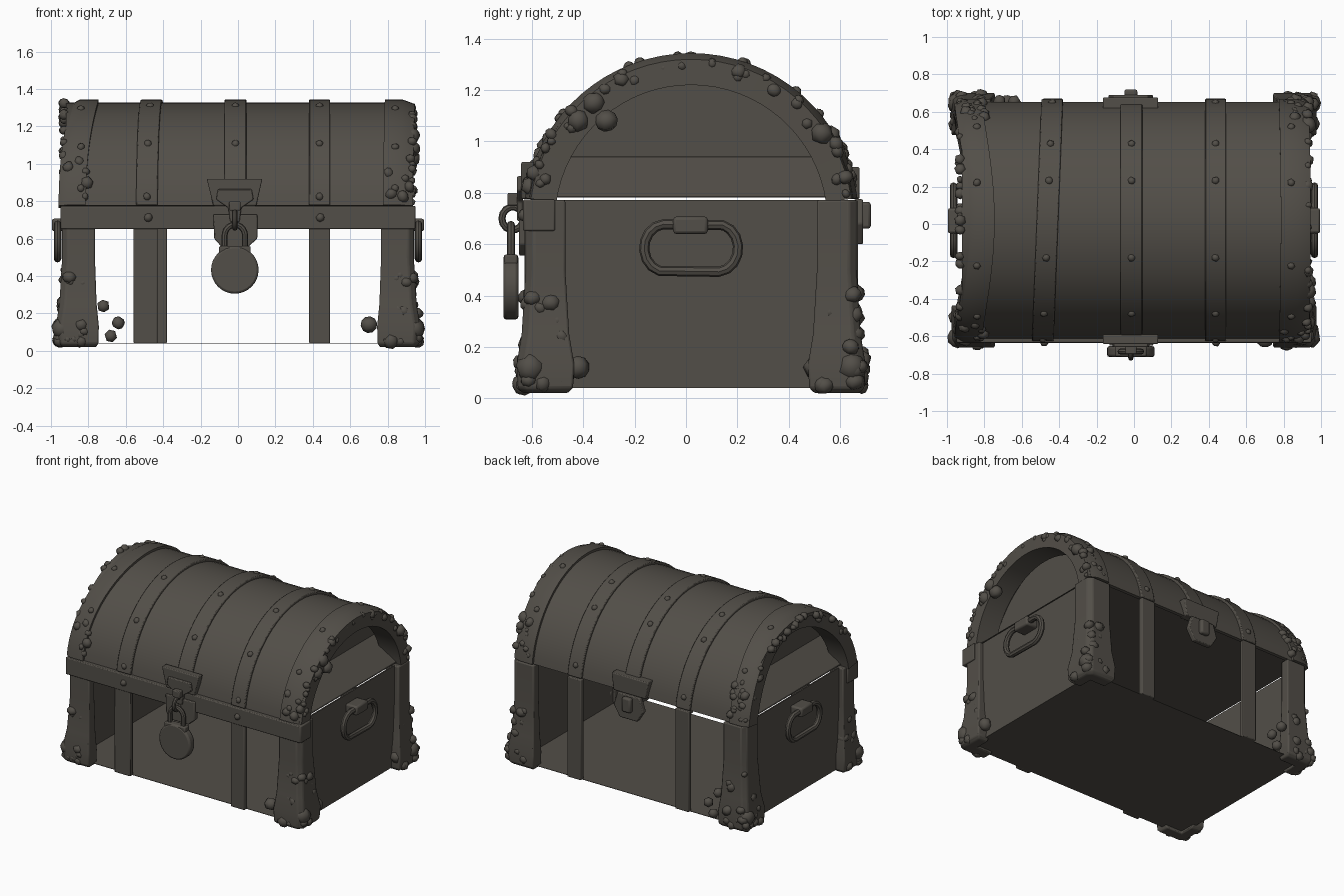
import bpy, bmesh, math, random
from mathutils import Vector, Matrix

random.seed(4)
if "Cube" in bpy.data.objects:
    bpy.data.objects.remove(bpy.data.objects["Cube"])

COLOUR = (0.085, 0.077, 0.065, 1)
mat = bpy.data.materials.new("weathered_dark_brown")
mat.use_nodes = True
mat.diffuse_color = COLOUR
mat.node_tree.nodes["Principled BSDF"].inputs["Base Color"].default_value = COLOUR

CY, CZ, SEAM = 0.02, 0.69, 0.778      # lid axis and the lid's lower edge
START = math.asin((SEAM - CZ) / 0.64)


def finish(name, bm, bevel=0, angle=35):
    bmesh.ops.recalc_face_normals(bm, faces=bm.faces)
    mesh = bpy.data.meshes.new(name)
    bm.to_mesh(mesh)
    bm.free()
    mesh.materials.append(mat)
    ob = bpy.data.objects.new(name, mesh)
    bpy.context.collection.objects.link(ob)
    if bevel:
        mod = ob.modifiers.new("bevel", 'BEVEL')
        mod.width, mod.segments = bevel, 2
        mod.limit_method = 'ANGLE'
    bpy.ops.object.select_all(action='DESELECT')
    ob.select_set(True)
    bpy.context.view_layer.objects.active = ob
    bpy.ops.object.shade_smooth_by_angle(angle=math.radians(angle))
    return ob


def box(name, x, y, z, bevel=0):
    bm = bmesh.new()
    size = [b - a for a, b in (x, y, z)]
    mid = [(a + b) / 2 for a, b in (x, y, z)]
    bmesh.ops.create_cube(bm, size=1, matrix=Matrix.Translation(mid) @ Matrix.Diagonal((*size, 1)))
    return finish(name, bm, bevel)


def loft(name, rings, bevel=0, closed=False):
    bm = bmesh.new()
    loops = [[bm.verts.new(p) for p in ring] for ring in rings]
    n = len(loops[0])
    pairs = list(zip(loops, loops[1:])) + ([(loops[-1], loops[0])] if closed else [])
    for a, b in pairs:
        for i in range(n):
            j = (i + 1) % n
            bm.faces.new((a[i], a[j], b[j], b[i]))
    if not closed:
        bm.faces.new(loops[0])
        bm.faces.new(loops[-1])
    return finish(name, bm, bevel)


def on_lid(x, t, r):
    return Vector((x, CY - r * math.cos(t), CZ + r * math.sin(t)))


def arc_band(name, section, wave=lambda t: 0, bevel=0):
    # sweep an (x, radius) section over the lid, shifting x by the wave
    rings = []
    for i in range(33):
        t = START + (math.pi - 2 * START) * i / 32
        rings.append([on_lid(x + wave(t), t, r) for x, r in section])
    return loft(name, rings, bevel)


def strip(x0, x1, r0, r1):
    return [(x0, r0), (x1, r0), (x1, r1), (x0, r1)]


def tube(name, path, radius, sides=8, closed=True):
    # round bar swept along a path lying in a vertical plane
    pts = [Vector(p) for p in path]
    n = len(pts)
    side = (pts[1] - pts[0]).cross(pts[n // 2] - pts[0]).normalized()
    rings = []
    for i, p in enumerate(pts):
        a = pts[(i - 1) % n] if closed or i else p
        b = pts[(i + 1) % n] if closed or i < n - 1 else p
        up = side.cross((b - a).normalized())
        rings.append([p + radius * (math.cos(k * math.tau / sides) * side
                      + math.sin(k * math.tau / sides) * up) for k in range(sides)])
    return loft(name, rings, 0, closed)


def plate(name, outline, y0, y1, bevel=0.006):
    return loft(name, [[(x, y, z) for x, z in outline] for y in (y0, y1)], bevel)


# Open box: floor, end walls and the flat underside of the lid
box("floor", (-0.9, 0.9), (-0.6, 0.65), (0.04, 0.043))
box("lid_underside", (-0.9, 0.9), (-0.6, 0.64), (0.782, 0.786))
for s, tag in ((1, "left"), (-1, "right")):
    box(tag + "_wall", sorted((s * 0.895, s * 0.905)), (-0.6, 0.65), (0.04, 0.772))

# Lid shell, straps and chamfered end arches
arc_band("lid_shell", strip(-0.92, 0.92, 0.615, 0.637))
straps = {"middle": (-0.072, 0.045, lambda t: 0),
          "left": (0.38, 0.492, lambda t: 0),
          "right": (-0.52, -0.405, lambda t: -0.025 * math.cos(t))}
for tag, (a, b, wave) in straps.items():
    arc_band("lid_strap_" + tag, strip(a, b, 0.62, 0.654), wave, 0.006)
arc_band("left_end_arch", [(0.775, 0.53), (0.935, 0.53), (0.935, 0.63), (0.87, 0.654), (0.775, 0.654)],
         lambda t: 0.01 * math.sin(t) ** 2)
arc_band("right_end_arch", [(-0.8, 0.53), (-0.945, 0.53), (-0.945, 0.63), (-0.9, 0.654), (-0.8, 0.654)],
         lambda t: 0.055 * math.sin(t) ** 3 - 0.015 * math.cos(t) ** 2)

# Recessed lid ends above a sloped sill
low_angle = math.asin(0.25 / 0.62)
for s, tag in ((1, "left"), (-1, "right")):
    arc = [on_lid(0, low_angle + (math.pi - 2 * low_angle) * i / 24, 0.62) for i in range(25)]
    loft(tag + "_lid_end", [[p + Vector((s * x, 0, 0)) for p in arc] for x in (0.7, 0.72)])
    loft(tag + "_sill", [[(s * 0.9, y, SEAM + 0.004), (s * 0.71, y, 0.94), (s * 0.71, y, 0.79)]
                         for y in (-0.54, 0.58)])

# Lower straps on front and back
for tag, x in (("left", (0.38, 0.492)), ("right", (-0.558, -0.43))):
    box("front_strap_" + tag, x, (-0.63, -0.595), (0.04, 0.66), 0.006)
for tag, x in (("left", (0.38, 0.492)), ("right", (-0.49, -0.38))):
    box("back_strap_" + tag, x, (0.635, 0.67), (0.04, 0.772), 0.006)

# Rim band along the front, wrapping round the ends
box("front_rim", (-0.947, 0.947), (-0.635, -0.595), (0.652, 0.774), 0.006)
for s, tag in ((1, "left"), (-1, "right")):
    box("rim_end_" + tag, sorted((s * 0.89, s * 0.95)), (-0.632, -0.51), (0.652, 0.774), 0.006)

# Corner posts with an angle section and a flared foot
for sx, xt in ((1, "left"), (-1, "right")):
    for sy, yt in ((1, "back"), (-1, "front")):
        rings = []
        for z, flare in ((0.02, 0.01), (0.04, 0.03), (0.13, 0.035), (0.25, 0.015), (0.5, 0), (0.772, 0)):
            ox, oy = 0.94 + flare, 0.645 + flare
            ix, iy = 0.765 - 0.6 * flare, 0.49 - flare
            section = [(ox - 0.03, oy), (ox, oy - 0.03), (ox, iy), (0.88, iy),
                       (0.88, 0.58), (ix, 0.58), (ix, oy)]
            rings.append([(sx * x, CY + sy * y, z) for x, y in section])
        loft(f"{yt}_{xt}_corner_post", rings, 0.008)

# Swinging handles on both ends
for s, tag in ((1, "left"), (-1, "right")):
    path = []
    for k in range(16):
        a = math.tau * (k + 0.25) / 16
        dy = 0.1 if math.cos(a) > 0 else -0.1
        path.append((s * 0.965, CY + dy + 0.083 * math.cos(a), 0.585 + 0.093 * math.sin(a)))
    tube(tag + "_handle", path, 0.02)
    box(tag + "_handle_mount", sorted((s * 0.9, s * 0.995)), (-0.05, 0.085), (0.64, 0.707), 0.012)

# Front hasp: upper plate, raised tongue, lower plate and hooked staple
M = -0.017
plate("hasp_plate", [(M - .15, .92), (M + .147, .92), (M + .115, .776), (M - .115, .776)], -0.642, -0.59)
plate("hasp_tongue", [(M - .09, .865), (M + .09, .865), (M + .1, .81), (M + .035, .765),
                      (M + .025, .69), (M - .025, .69), (M - .035, .765), (M - .1, .81)], -0.658, -0.635)
plate("lock_plate", [(M - .115, .73), (M + .12, .73), (M + .12, .6), (M + .07, .555),
                     (M - .07, .555), (M - .11, .6)], -0.65, -0.61)
tube("staple", [(M, -0.675 + 0.042 * math.cos(a), 0.70 + 0.045 * math.sin(a))
                for a in [math.tau * k / 14 for k in range(14)]], 0.014)
plate("staple_stud", [(M - .03, .8), (M + .03, .8), (M + .03, .75), (M - .03, .75)], -0.695, -0.65)

# Flat round padlock with a shackle
bm = bmesh.new()
bmesh.ops.create_cone(bm, cap_ends=True, segments=32, radius1=0.127, radius2=0.127, depth=0.058,
                      matrix=Matrix.Translation((M, -0.682, 0.433)) @ Matrix.Rotation(math.pi / 2, 4, 'X'))
finish("padlock_body", bm, 0.012)
box("padlock_neck", (M - 0.085, M + 0.085), (-0.708, -0.656), (0.51, 0.56), 0.008)
shackle = [(M - 0.055, -0.682, 0.54)]
shackle += [(M - 0.055 * math.cos(a), -0.682, 0.615 + 0.06 * math.sin(a))
            for a in [math.pi * k / 10 for k in range(11)]]
tube("padlock_shackle", shackle + [(M + 0.055, -0.682, 0.54)], 0.016, closed=False)

# Back hinge plates
plate("back_hinge_upper", [(M - .15, .9), (M + .147, .9), (M + .13, .776), (M - .13, .776)], 0.61, 0.676)
plate("back_hinge_lower", [(M - .09, .775), (M + .09, .775), (M + .12, .68), (M + .07, .6),
                           (M - .07, .6), (M - .12, .68)], 0.655, 0.69)
box("back_hinge_pin", (M - 0.035, M + 0.035), (0.68, 0.72), (0.66, 0.765), 0.012)


# Rivets
def lump(bm, p, r, flat=1.0):
    turn = Matrix.Rotation(random.uniform(0, 6), 4, Vector((random.random(), random.random(), 1)))
    bmesh.ops.create_uvsphere(bm, u_segments=6, v_segments=5, radius=r,
                              matrix=Matrix.Translation(p) @ turn @ Matrix.Diagonal((1, 1, flat, 1)))


bm = bmesh.new()
for a, b, wave in straps.values():
    for deg in (12, 40, 72, 109, 129, 165):
        t = math.radians(deg)
        lump(bm, on_lid((a + b) / 2 + wave(t), t, 0.648), 0.022)
for s in (1, -1):
    for deg in (16, 38, 68, 108, 140, 164):
        t = math.radians(deg)
        lump(bm, on_lid(s * 0.84, t, 0.648), 0.022)
        lump(bm, on_lid(s * 0.93, t, 0.59), 0.024)
    lump(bm, (s * 0.46 - 0.02, -0.632, 0.713), 0.024)
finish("rivets", bm, angle=80)

# Barnacles on the corner feet, lid corners and arch rims
bm = bmesh.new()
for sx in (1, -1):
    for sy in (1, -1):
        for k in range(18):
            z = 0.05 + 0.38 * random.random() ** 2.2
            r = random.uniform(0.022, 0.045)
            flare = 0.02 if z < 0.2 else -0.005
            reach = 0.18 * random.random() * (1 - z)
            if k % 2:
                p = (sx * (0.94 + flare - reach), CY + sy * (0.64 + flare), z)
            else:
                p = (sx * (0.935 + flare), CY + sy * (0.64 + flare - reach), z)
            lump(bm, p, min(r, z), 0.8)
        lump(bm, (sx * 0.94, CY + sy * 0.625, 0.12), 0.06)
        for k in range(14 if (sx, sy) == (-1, 1) else 6):
            t = START + random.uniform(0.03, 0.45)
            t = math.pi - t if sy > 0 else t
            lump(bm, on_lid(sx * random.uniform(0.8, 0.93), t, 0.64), random.uniform(0.02, 0.04), 0.8)
    for k in range(24):
        t = START + random.random() * (math.pi - 2 * START)
        lump(bm, on_lid(sx * 0.93, t, random.uniform(0.6, 0.635)), random.uniform(0.018, 0.034), 0.8)
for x, z in ((-0.72, 0.24), (-0.64, 0.15), (-0.68, 0.08)):
    lump(bm, (x, 0.655, z), 0.035)
for y, z in ((-0.48, 0.08), (-0.42, 0.12), (-0.36, 1.15), (-0.42, 1.08), (-0.31, 1.08), (0.53, 1.03), (0.5, 0.12)):
    lump(bm, (0.93, y, z), 0.045)
lump(bm, (0.7, -0.62, 0.14), 0.045)
finish("barnacles", bm, angle=80)
